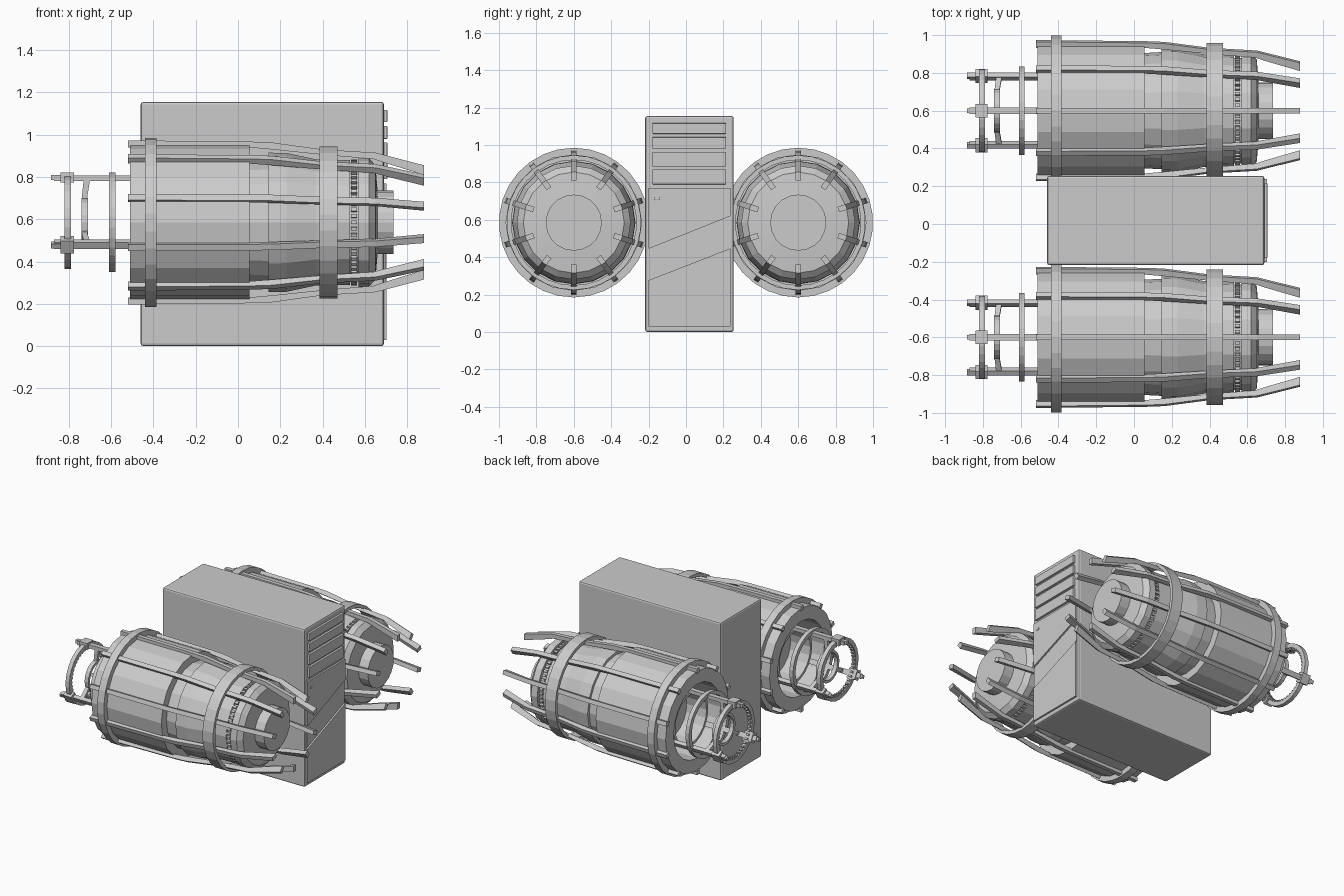
import bpy, bmesh
from math import sin, cos, pi, radians
from mathutils import Matrix, Vector

cube = bpy.data.objects.get("Cube")
if cube:
    bpy.data.objects.remove(cube, do_unlink=True)

grey = bpy.data.materials.new("light grey")
grey.use_nodes = True
colour = (0.6, 0.6, 0.6, 1)
grey.diffuse_color = colour
grey.node_tree.nodes["Principled BSDF"].inputs["Base Color"].default_value = colour
AXIS_Z = 0.585


def finish(bm, name, bevel=0):
    bmesh.ops.recalc_face_normals(bm, faces=bm.faces)
    mesh = bpy.data.meshes.new(name)
    bm.to_mesh(mesh)
    bm.free()
    mesh.materials.append(grey)
    ob = bpy.data.objects.new(name, mesh)
    bpy.context.collection.objects.link(ob)
    if bevel:
        mod = ob.modifiers.new("bevel", "BEVEL")
        mod.width = bevel
        mod.segments = 2
    return ob


def add_box(bm, lo, hi, turn=Matrix()):
    lo, hi = Vector(lo), Vector(hi)
    m = turn @ Matrix.Translation((lo + hi) / 2) @ Matrix.Diagonal((*(hi - lo), 1))
    bmesh.ops.create_cube(bm, size=1, matrix=m)


def add_prism(bm, pts, offset, turn=Matrix()):
    """Extrude a closed outline of 3D points along an offset."""
    face = bm.faces.new([bm.verts.new(turn @ Vector(p)) for p in pts])
    new = bmesh.ops.extrude_face_region(bm, geom=[face])["geom"]
    verts = [v for v in new if isinstance(v, bmesh.types.BMVert)]
    bmesh.ops.translate(bm, verts=verts, vec=turn.to_3x3() @ Vector(offset))


def lathe(name, profile, y, sides=20, closed=False):
    """Turn an (x, radius) profile around an engine axis."""
    bm = bmesh.new()
    loops = []
    for x, r in profile:
        n = 1 if r == 0 else sides
        loops.append([bm.verts.new((x, y + r * sin(2 * pi * i / sides),
                                    AXIS_Z + r * cos(2 * pi * i / sides))) for i in range(n)])
    pairs = list(zip(loops, loops[1:]))
    if closed:
        pairs.append((loops[-1], loops[0]))
    for a, b in pairs:
        for i in range(sides):
            j = (i + 1) % sides
            quad = [a[i % len(a)], a[j % len(a)], b[j % len(b)], b[i % len(b)]]
            bm.faces.new(list(dict.fromkeys(quad)))
    return finish(bm, name)


def ring(name, x0, x1, inner, outer, y, sides=20):
    return lathe(name, [(x0, inner), (x0, outer), (x1, outer), (x1, inner)], y, sides, True)


def around(y, count):
    """Frames spaced evenly about an axis, with local z pointing outward."""
    base = Matrix.Translation((0, y, AXIS_Z))
    return [base @ Matrix.Rotation(2 * pi * i / count, 4, "X") for i in range(count)]


STRUT = [(-.52, .388), (.06, .382), (.16, .378), (.40, .345), (.65, .33), (.88, .27),
         (.88, .225), (.70, .28), (.64, .30), (.42, .318), (.16, .345), (.05, .355), (-.52, .355)]


def build_engine(side, y):
    # Hollow rear shell and the stepped front core
    lathe(side + "_engine_shell", [(-.30, 0), (-.30, .27), (-.51, .27), (-.51, .365),
                                   (.055, .365), (.055, .30), (.055, 0)], y)
    lathe(side + "_engine_core", [(.05, 0), (.05, .305), (.145, .31), (.145, .33), (.23, .328),
                                  (.37, .298), (.53, .295), (.53, .28), (.57, .28), (.57, .305),
                                  (.62, .305), (.65, .27), (.66, .15), (.735, .15), (.735, 0)], y)
    # Hoops holding the struts, and the rear nozzle rings
    ring(side + "_rear_hoop", -.44, -.385, .36, .40, y, 30)
    ring(side + "_front_hoop", .385, .47, .335, .36, y, 30)
    ring(side + "_nozzle", -.46, -.30, .18, .20, y)
    ring(side + "_inner_frame_ring", -.61, -.58, .205, .235, y, 30)
    ring(side + "_outer_frame_ring", -.82, -.79, .19, .22, y, 30)
    ring(side + "_small_ring", -.74, -.71, .095, .115, y)

    # Ten bent struts along the outside
    bm = bmesh.new()
    for m in around(y, 10):
        add_prism(bm, [(x, -.015, r) for x, r in STRUT], (0, .03, 0), m)
    finish(bm, side + "_struts")

    # Gear teeth around the front groove and inside the outer frame ring
    bm = bmesh.new()
    for m in around(y, 60):
        add_box(bm, (.535, -.008, .275), (.562, .008, .298), m)
    finish(bm, side + "_front_teeth")
    bm = bmesh.new()
    for m in around(y, 40):
        add_box(bm, (-.815, -.007, .175), (-.795, .007, .195), m)
    finish(bm, side + "_frame_teeth")

    # Three rear rods with clamps and arms to the small ring
    bm = bmesh.new()
    for m in around(y, 3):
        add_box(bm, (-.87, -.018, .195), (-.30, .018, .222), m)
        add_box(bm, (-.84, -.035, .188), (-.775, .035, .235), m)
        add_box(bm, (-.885, -.012, .20), (-.84, .012, .225), m)
        add_prism(bm, [(-.70, -.012, .20), (-.73, -.012, .20), (-.74, -.012, .105),
                       (-.715, -.012, .105)], (0, .024, 0), m)
    finish(bm, side + "_rear_rods")


build_engine("left", .6)
build_engine("right", -.6)

# Computer case
bm = bmesh.new()
add_box(bm, (-.46, -.218, 0), (.69, .255, 1.155))
finish(bm, "case", .012)

# Drive bay covers
bm = bmesh.new()
for z0, z1 in ((1.06, 1.117), (.98, 1.042), (.885, .963), (.79, .87)):
    add_box(bm, (.685, -.18, z0), (.706, .215, z1))
finish(bm, "drive_bays", .003)

# Lower front panels split by two slanted seams
PANELS = {
    "upper_panel": [(-.2, .445), (.237, .62), (.237, .77), (-.2, .77)],
    "middle_panel": [(-.2, .285), (.237, .455), (.237, .612), (-.2, .437)],
    "lower_panel": [(-.2, .03), (.237, .03), (.237, .447), (-.2, .277)],
}
for name, outline in PANELS.items():
    bm = bmesh.new()
    depth = .012 if name == "middle_panel" else .018
    add_prism(bm, [(.685, y, z) for y, z in outline], (depth, 0, 0))
    finish(bm, name)

# Power button
bm = bmesh.new()
add_box(bm, (.69, -.168, .705), (.708, -.142, .72))
finish(bm, "power_button", .003)
